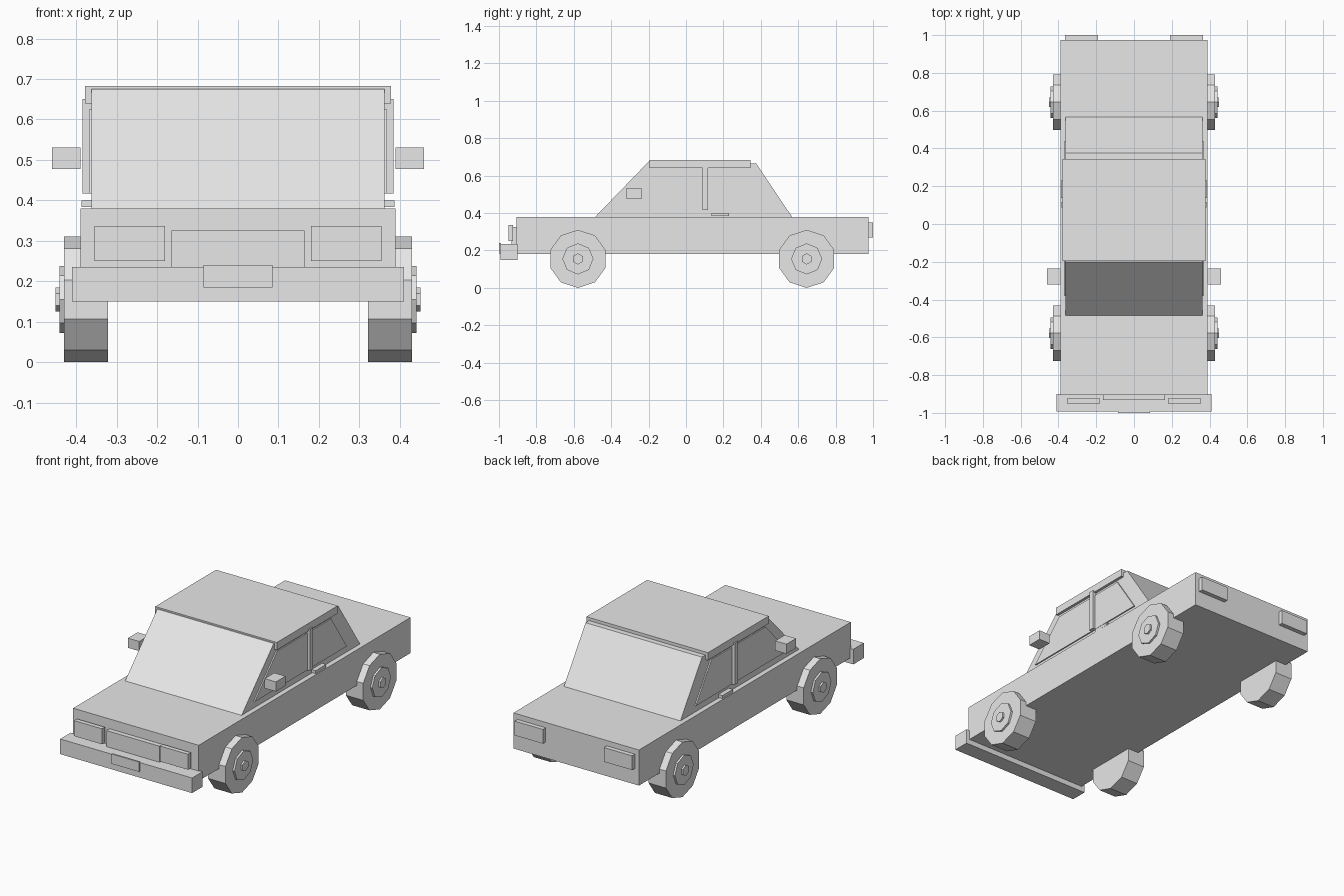
import bpy
import bmesh
import math
from mathutils import Matrix

cube = bpy.data.objects.get("Cube")
if cube:
    bpy.data.objects.remove(cube, do_unlink=True)

grey = bpy.data.materials.new("plain grey")
grey.use_nodes = True
grey.diffuse_color = (0.8, 0.8, 0.8, 1)
grey.node_tree.nodes["Principled BSDF"].inputs["Base Color"].default_value = grey.diffuse_color


def finish(name, bm):
    bmesh.ops.recalc_face_normals(bm, faces=bm.faces)
    mesh = bpy.data.meshes.new(name)
    bm.to_mesh(mesh)
    bm.free()
    mesh.materials.append(grey)
    obj = bpy.data.objects.new(name, mesh)
    bpy.context.collection.objects.link(obj)
    return obj


def box(name, x, y, z):
    bm = bmesh.new()
    size = [b - a for a, b in (x, y, z)]
    mid = [(a + b) / 2 for a, b in (x, y, z)]
    bmesh.ops.create_cube(bm, size=1, matrix=Matrix.Translation(mid) @ Matrix.Diagonal((*size, 1)))
    return finish(name, bm)


def side_boxes(name, x, y, z):
    box("left_" + name, x, y, z)
    box("right_" + name, (-x[1], -x[0]), y, z)


def extrude_profile(name, profile, x0, x1):
    """Extrude a (y, z) outline across x."""
    bm = bmesh.new()
    face = bm.faces.new([bm.verts.new((x0, y, z)) for y, z in profile])
    moved = bmesh.ops.extrude_face_region(bm, geom=[face])["geom"]
    verts = [v for v in moved if isinstance(v, bmesh.types.BMVert)]
    bmesh.ops.translate(bm, verts=verts, vec=(x1 - x0, 0, 0))
    return finish(name, bm)


def disc(name, sides, radius, x0, x1, y, z):
    angles = [math.pi / 2 + math.tau * i / sides for i in range(sides)]
    outline = [(y + radius * math.cos(a), z + radius * math.sin(a)) for a in angles]
    return extrude_profile(name, outline, x0, x1)


# Lower body, cabin and roof
box("body", (-0.39, 0.39), (-0.906, 0.975), (0.18, 0.38))
extrude_profile("cabin", [(-0.49, 0.375), (-0.2, 0.675), (0.375, 0.665), (0.57, 0.375)], -0.362, 0.362)
box("roof", (-0.378, 0.378), (-0.195, 0.345), (0.64, 0.683))

# Front end
box("front_bumper", (-0.41, 0.41), (-0.993, -0.9), (0.15, 0.235))
box("number_plate", (-0.085, 0.085), (-1.0, -0.99), (0.185, 0.24))
box("grille", (-0.165, 0.165), (-0.933, -0.905), (0.23, 0.325))
side_boxes("headlight", (0.18, 0.355), (-0.95, -0.925), (0.25, 0.337))

# Rear lamps and side fittings
side_boxes("tail_light", (0.19, 0.365), (0.97, 1.0), (0.27, 0.35))
side_boxes("mirror", (0.39, 0.46), (-0.32, -0.235), (0.477, 0.531))
side_boxes("door_pillar", (0.355, 0.385), (0.088, 0.117), (0.417, 0.65))
side_boxes("door_handle", (0.355, 0.387), (0.137, 0.23), (0.383, 0.4))

# Side windows
window = [(-0.38, 0.417), (-0.18, 0.625), (0.3, 0.625), (0.44, 0.417)]
for side, sign in (("left", 1), ("right", -1)):
    extrude_profile(side + "_window", window, sign * 0.36, sign * 0.369)

# Wheels with hub discs and caps
for end, y in (("front", -0.578), ("rear", 0.645)):
    for side, sign in (("left", 1), ("right", -1)):
        name = f"{end}_{side}_"
        disc(name + "tyre", 10, 0.155, sign * 0.322, sign * 0.43, y, 0.155)
        disc(name + "hub", 8, 0.083, sign * 0.42, sign * 0.441, y, 0.155)
        disc(name + "hub_cap", 6, 0.03, sign * 0.43, sign * 0.451, y, 0.155)
